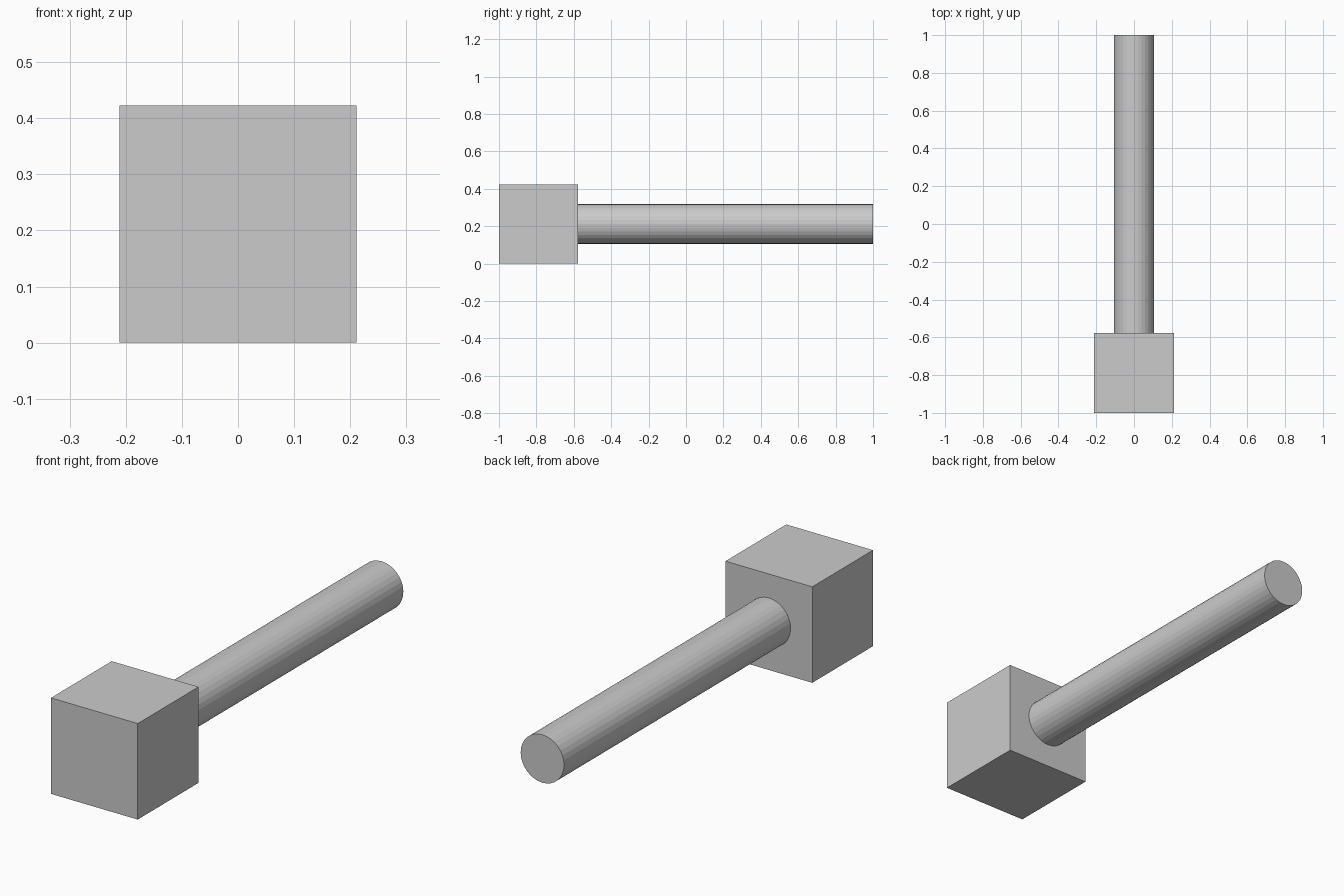
import bpy
import math

if "Cube" in bpy.data.objects:
    bpy.data.objects.remove(bpy.data.objects["Cube"])

SIZE = 0.423          # edge of the head cube
RADIUS = SIZE / 4     # handle radius
MID_Z = SIZE / 2
HEAD_BACK = -1 + SIZE

# Cubic head
bpy.ops.mesh.primitive_cube_add(size=SIZE, location=(0, -1 + SIZE / 2, MID_Z))
bpy.context.object.name = "hammer_head"

# Round faceted handle running back from the head
length = 1 - HEAD_BACK
bpy.ops.mesh.primitive_cylinder_add(
    vertices=32, radius=RADIUS, depth=length,
    location=(0, HEAD_BACK + length / 2, MID_Z),
    rotation=(math.pi / 2, 0, 0))
bpy.context.object.name = "handle"
